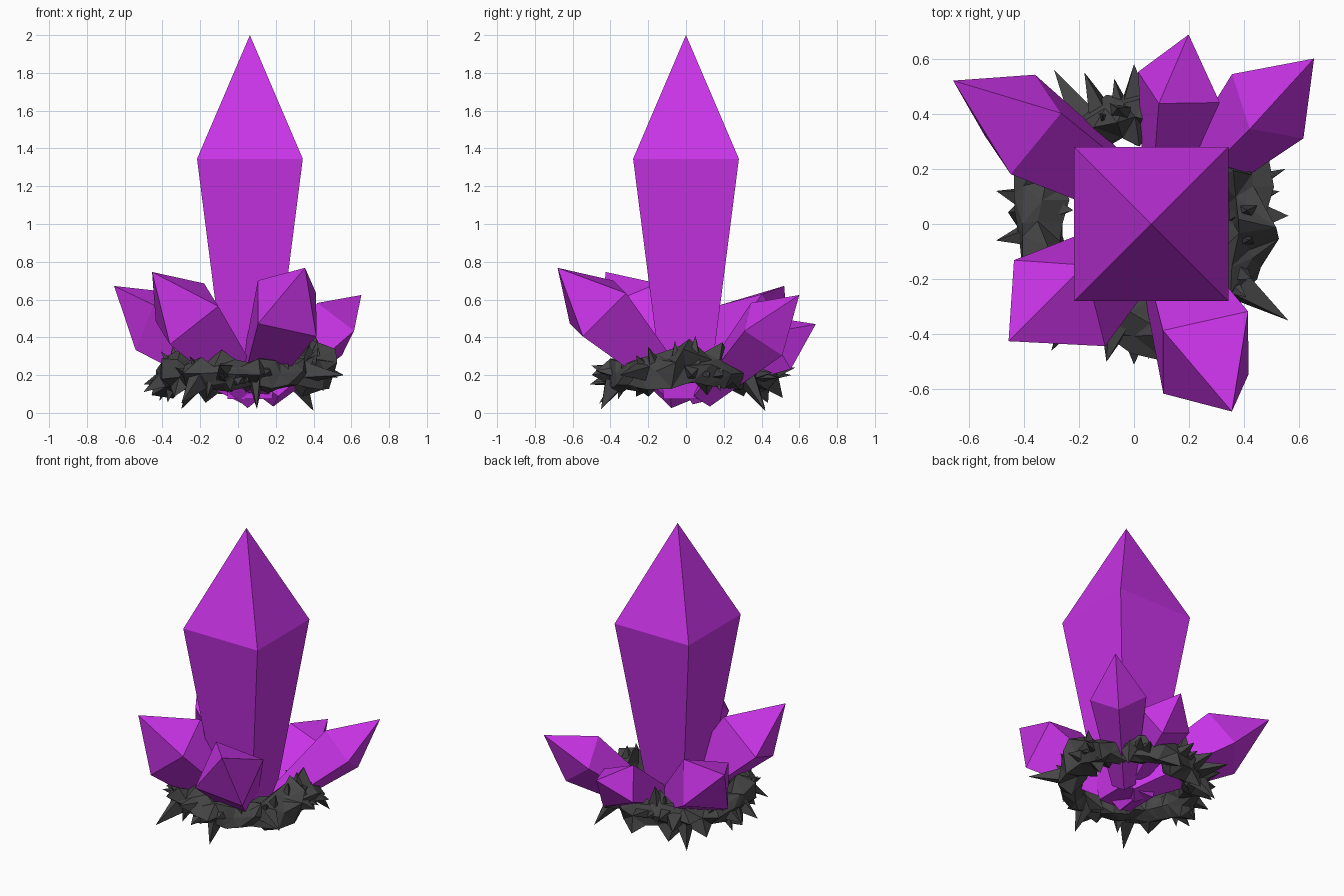
import bpy, bmesh, math, random
from mathutils import Vector

random.seed(8)
cube = bpy.data.objects.get("Cube")
if cube:
    bpy.data.objects.remove(cube)


def make_material(name, colour):
    mat = bpy.data.materials.new(name)
    mat.use_nodes = True
    mat.diffuse_color = colour
    mat.node_tree.nodes["Principled BSDF"].inputs["Base Color"].default_value = colour
    return mat


purple = make_material("crystal_purple", (0.6, 0.034, 0.82, 1))
charcoal = make_material("rock_charcoal", (0.06, 0.06, 0.06, 1))


def finish(name, bm, mat):
    bmesh.ops.recalc_face_normals(bm, faces=bm.faces)
    mesh = bpy.data.meshes.new(name)
    bm.to_mesh(mesh)
    bm.free()
    mesh.materials.append(mat)
    obj = bpy.data.objects.new(name, mesh)
    bpy.context.collection.objects.link(obj)


def crystal(name, centre, apex, corner):
    """Square tapered shaft with a pyramid tip; corner is relative to the shoulder centre."""
    centre, apex, corner = Vector(centre), Vector(apex), Vector(corner)
    axis = apex - centre
    n = axis.normalized()
    u = corner - n * corner.dot(n)
    v = n.cross(u)
    base = centre - axis * 1.94
    bm = bmesh.new()
    tip = bm.verts.new(apex)
    around = (u, v, -u, -v)
    top = [bm.verts.new(centre + d) for d in around]
    low = [bm.verts.new(base + d * 0.42) for d in around]
    for i in range(4):
        k = (i + 1) % 4
        bm.faces.new((top[i], top[k], tip))
        bm.faces.new((low[i], low[k], top[k], top[i]))
    bm.faces.new(low)
    finish(name, bm, purple)


# Tall central crystal and the five leaning ones
crystal("main_crystal", (0.063, 0, 1.345), (0.063, 0, 2), (0.28, 0.28, 0))
crystal("front_left_crystal", (0.26, -0.466, 0.553), (0.355, -0.68, 0.768), (-0.155, 0.08, 0.148))
crystal("front_right_crystal", (-0.27, -0.287, 0.524), (-0.455, -0.425, 0.746), (0.16, -0.16, 0.047))
crystal("back_left_crystal", (0.485, 0.427, 0.443), (0.653, 0.6, 0.624), (0.128, -0.118, -0.01))
crystal("back_right_crystal", (-0.403, 0.361, 0.48), (-0.656, 0.52, 0.672), (0.14, 0.04, 0.147))
crystal("back_crystal", (0.163, 0.496, 0.37), (0.198, 0.687, 0.47), (-0.073, -0.06, 0.138))

# Jagged ring of rock: a rough tube with some points pulled out, higher on the left
RING = Vector((0.03, 0.02, 0.2))
RADIUS = 0.38
SEGMENTS, SIDES = 30, 7


def ring_centre(a):
    return RING + Vector((RADIUS * math.cos(a), RADIUS * math.sin(a),
                          0.035 * max(0, math.cos(a)) ** 3))


bm = bmesh.new()
rings = []
for i in range(SEGMENTS):
    row = []
    for j in range(SIDES):
        a = math.tau * (i + random.uniform(-0.4, 0.4)) / SEGMENTS
        b = math.tau * (j + random.uniform(-0.3, 0.3)) / SIDES
        r = random.uniform(0.055, 0.1)
        if random.random() < 0.25:
            r = random.uniform(0.11, 0.17)
        spoke = Vector((math.cos(a), math.sin(a), 0))
        row.append(bm.verts.new(ring_centre(a) + spoke * r * math.cos(b)
                                + Vector((0, 0, r * math.sin(b)))))
    rings.append(row)
for i in range(SEGMENTS):
    for j in range(SIDES):
        here, there, k = rings[i], rings[(i + 1) % SEGMENTS], (j + 1) % SIDES
        bm.faces.new((here[j], there[j], there[k], here[k]))
bmesh.ops.triangulate(bm, faces=bm.faces)
finish("rock_ring", bm, charcoal)


# Shards rising from the ring, each a spike on a rough four-sided foot
def shard(bm, tip, width):
    root = ring_centre(math.atan2(tip.y - RING.y, tip.x - RING.x))
    d = (tip - root).normalized()
    side = d.orthogonal().normalized()
    other = d.cross(side)
    foot = []
    for j in range(4):
        t = math.tau * (j + random.uniform(-0.3, 0.3)) / 4
        foot.append(bm.verts.new(root + (side * math.cos(t) + other * math.sin(t)) * width))
    point = bm.verts.new(tip)
    for j in range(4):
        bm.faces.new((foot[j], foot[(j + 1) % 4], point))
    bm.faces.new(foot)


bm = bmesh.new()
for tip in ((0.56, -0.35, 0.2), (-0.5, 0.12, 0.15), (-0.5, -0.06, 0.11), (-0.29, 0.56, 0.2),
            (-0.18, 0.55, 0.25), (0, 0.58, 0.24), (-0.06, 0.42, 0.4), (0.41, 0.05, 0.41),
            (-0.33, 0.2, 0.43), (0.1, -0.45, 0.02), (-0.3, 0.42, 0.02), (0.4, 0.42, 0.01),
            (0, -0.51, 0.15), (-0.1, -0.5, 0.25), (0.56, 0.03, 0.2), (0.55, 0.2, 0.2),
            (-0.3, -0.46, 0.05), (-0.22, 0.05, 0.25)):
    shard(bm, Vector(tip), 0.075)

# Smaller shards scattered all round
for i in range(24):
    a = math.tau * (i + random.random()) / 24
    b = random.uniform(-1.6, 1.6)
    length = random.uniform(0.12, 0.17)
    spoke = Vector((math.cos(a), math.sin(a), 0))
    shard(bm, ring_centre(a) + (spoke * math.cos(b) + Vector((0, 0, math.sin(b)))) * length, 0.055)
finish("rock_shards", bm, charcoal)
